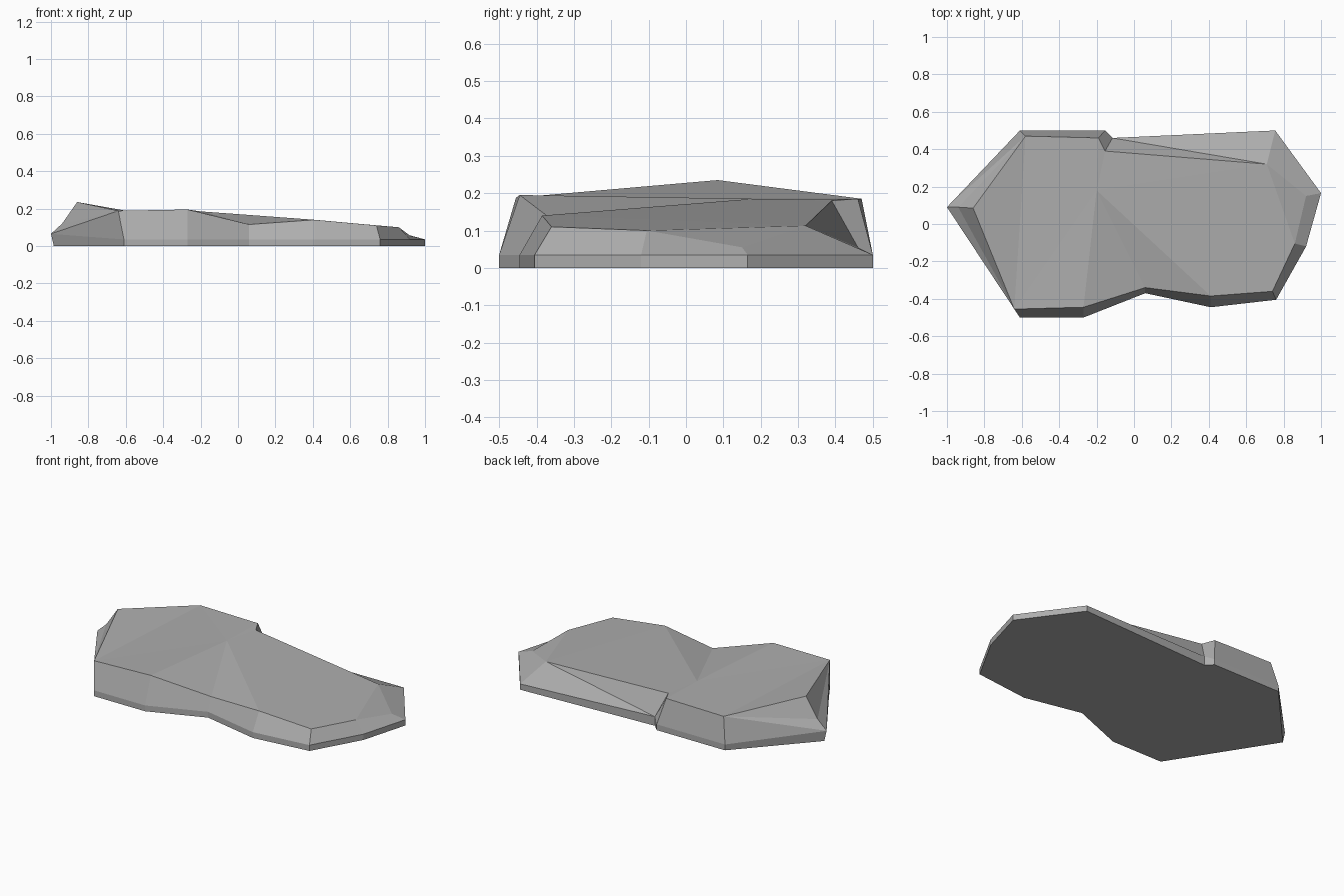
import bpy
import bmesh

cube = bpy.data.objects.get("Cube")
if cube:
    bpy.data.objects.remove(cube, do_unlink=True)

SKIRT = 0.035  # height of the vertical band at the foot of the rock

# Foot outline, counter-clockwise from the left tip
foot = {
    "tip": (-1, 0.09), "front_corner": (-0.61, -0.5), "front_mid": (-0.27, -0.5),
    "dip": (0.06, -0.37), "bulge": (0.41, -0.445), "shoulder": (0.76, -0.405),
    "side": (0.92, -0.12), "point": (1, 0.165), "back_right": (0.755, 0.5),
    "notch": (-0.115, 0.46), "notch_lip": (-0.155, 0.5), "back_left": (-0.61, 0.5),
}
raised = {"tip": 0.065, "notch": 0.055}  # skirt points lifted above the band

# Upper rim and crest points
rim = {
    "tip": (-0.86, 0.085, 0.235), "front_corner": (-0.64, -0.455, 0.188),
    "front_mid": (-0.27, -0.445, 0.195), "dip": (0.06, -0.34, 0.115),
    "bulge": (0.41, -0.385, 0.14), "shoulder": (0.74, -0.36, 0.11),
    "side": (0.86, -0.105, 0.1), "point": (0.92, 0.15, 0.055),
    "back_right": (0.71, 0.32, 0.113), "notch": (-0.155, 0.39, 0.18),
    "notch_lip": (-0.19, 0.46, 0.185), "back_left": (-0.58, 0.47, 0.185),
    "crest": (-0.2, 0.18, 0.185),
}

bm = bmesh.new()
low = {n: bm.verts.new((x, y, 0)) for n, (x, y) in foot.items()}
mid = {n: bm.verts.new((x, y, raised.get(n, SKIRT))) for n, (x, y) in foot.items()}
top = {n: bm.verts.new(p) for n, p in rim.items()}
ledge = bm.verts.new((-0.94, 0.09, 0.12))  # small step above the left tip
low["tip"].co.x += 0.015

# Underside, skirt band and sloping sides
names = list(foot)
bm.faces.new([low[n] for n in reversed(names)])
for a, b in zip(names, names[1:] + names[:1]):
    bm.faces.new((low[a], low[b], mid[b], mid[a]))
    if a == "tip":
        bm.faces.new((mid[a], mid[b], top[b]))
        bm.faces.new((mid[a], top[b], ledge))
        bm.faces.new((ledge, top[b], top[a]))
    elif b == "tip":
        bm.faces.new((mid[a], mid[b], top[a]))
        bm.faces.new((mid[b], ledge, top[a]))
        bm.faces.new((ledge, top[b], top[a]))
    elif a == "back_right":
        bm.faces.new((mid[a], mid[b], top[a]))
        bm.faces.new((mid[b], top[b], top[a]))
    else:
        bm.faces.new((mid[a], mid[b], top[b], top[a]))

# Top facets: a fan around the crest plus the two ends
fan = ["front_corner", "front_mid", "dip", "bulge", "back_right",
       "notch", "notch_lip", "back_left"]
for a, b in zip(fan, fan[1:] + fan[:1]):
    bm.faces.new((top[a], top[b], top["crest"]))
for facet in (("tip", "front_corner", "back_left"),
              ("bulge", "shoulder", "back_right"),
              ("shoulder", "side", "back_right"),
              ("side", "point", "back_right")):
    bm.faces.new([top[n] for n in facet])

bmesh.ops.recalc_face_normals(bm, faces=bm.faces)
mesh = bpy.data.meshes.new("flat_rock")
bm.to_mesh(mesh)
bm.free()

# Stone colour
stone = bpy.data.materials.new("stone_grey")
stone.use_nodes = True
grey = (0.42, 0.42, 0.42, 1)
stone.diffuse_color = grey
stone.node_tree.nodes["Principled BSDF"].inputs["Base Color"].default_value = grey
mesh.materials.append(stone)

rock = bpy.data.objects.new("flat_rock", mesh)
bpy.context.collection.objects.link(rock)
